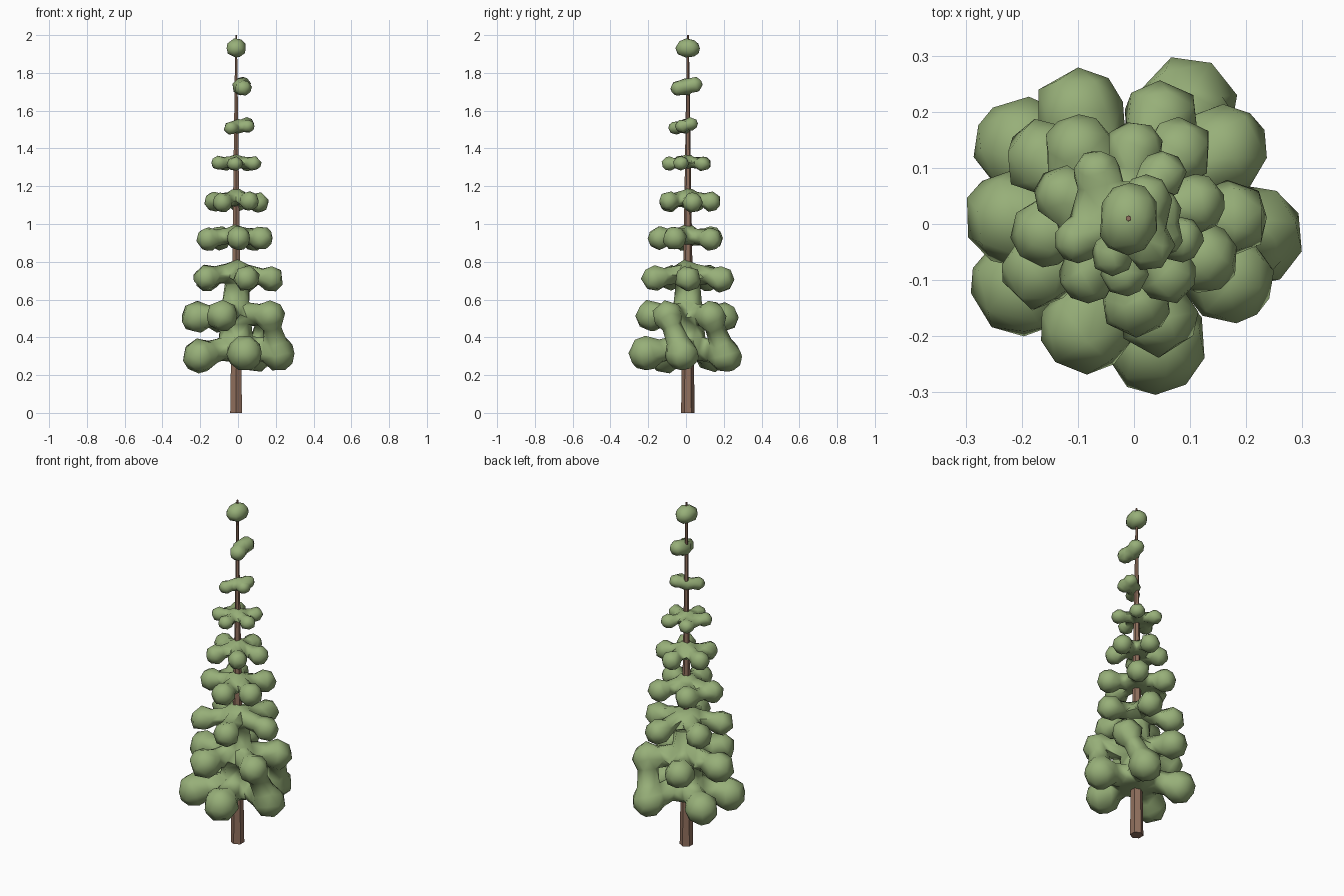
import bpy, bmesh, math, random
from mathutils import Vector, Matrix

random.seed(4)
if "Cube" in bpy.data.objects:
    bpy.data.objects.remove(bpy.data.objects["Cube"])

AXIS = Vector((-0.01, 0.01, 0))


def material(name, rgb):
    mat = bpy.data.materials.new(name)
    mat.use_nodes = True
    mat.diffuse_color = (*rgb, 1)
    mat.node_tree.nodes["Principled BSDF"].inputs["Base Color"].default_value = (*rgb, 1)
    return mat


green = material("leaf_green", (0.31, 0.43, 0.19))
brown = material("bark_brown", (0.28, 0.16, 0.11))


def ball(bm, center, radius, flat=1.0):
    shape = Matrix.Translation(center) @ Matrix.Diagonal((1, 1, flat, 1))
    bmesh.ops.create_icosphere(bm, subdivisions=2, radius=radius * 1.06, matrix=shape)


def limb(bm, start, end, r_start, r_end):
    line = end - start
    turn = line.to_track_quat('Z', 'Y').to_matrix().to_4x4()
    bmesh.ops.create_cone(bm, cap_ends=True, segments=10, radius1=r_start, radius2=r_end,
                          depth=line.length,
                          matrix=Matrix.Translation((start + end) / 2) @ turn)


def make_object(bm, name, mat):
    mesh = bpy.data.meshes.new(name)
    bm.to_mesh(mesh)
    bm.free()
    mesh.materials.append(mat)
    obj = bpy.data.objects.new(name, mesh)
    bpy.context.collection.objects.link(obj)
    return obj


def fuse(bm, name, voxel):
    """Melt overlapping lumps into one coarse, smooth-shaded clump."""
    obj = make_object(bm, name, green)
    remesh = obj.modifiers.new("fuse", 'REMESH')
    remesh.mode = 'VOXEL'
    remesh.voxel_size = voxel
    remesh.use_smooth_shade = True
    soften = obj.modifiers.new("soften", 'SMOOTH')
    soften.iterations = 6
    facet = obj.modifiers.new("facet", 'DECIMATE')
    facet.ratio = 0.022
    bpy.ops.object.select_all(action='DESELECT')
    obj.select_set(True)
    bpy.context.view_layer.objects.active = obj
    bpy.ops.object.convert(target='MESH')
    bpy.ops.object.shade_smooth_by_angle(angle=math.radians(60))


def tier(bm, z, reach, radius, angles, hub, rise, flat=1.0):
    """Lumps around the trunk, each on a thick neck from a domed hub."""
    center = AXIS + Vector((0, 0, z + rise))
    ball(bm, center, hub, 0.8)
    ball(bm, center - Vector((0, 0, rise * 0.7)), hub * 1.35, 0.45)
    tips = []
    for angle in angles:
        a = math.radians(angle)
        tip = AXIS + Vector((math.cos(a) * reach, math.sin(a) * reach,
                             z + random.uniform(-0.1, 0.1) * radius))
        ball(bm, tip, radius * random.uniform(0.98, 1.04), flat)
        limb(bm, center, tip, hub * 0.65, radius * 0.75)
        tips.append(tip)
    return tips


# Trunk
bm = bmesh.new()
bmesh.ops.create_cone(bm, cap_ends=True, segments=6, radius1=0.036, radius2=0.005, depth=2,
                      matrix=Matrix.Translation(AXIS + Vector((0, 0, 1))))
make_object(bm, "trunk", brown)

# Lower foliage: three wide tiers joined by a core
bm = bmesh.new()
low = tier(bm, 0.308, 0.225, 0.088, (62, 146, 212, 282, 352), 0.09, 0.05)
mid = tier(bm, 0.51, 0.208, 0.079, (36, 115, 180, 249, 329), 0.085, 0.02)
tier(bm, 0.71, 0.185, 0.067, (72, 145, 211, 287, 0), 0.068, 0.045)
limb(bm, AXIS + Vector((0, 0, 0.3)), AXIS + Vector((0, 0, 0.74)), 0.1, 0.06)
limb(bm, low[4], mid[4], 0.07, 0.045)
limb(bm, low[0], mid[0], 0.06, 0.05)
fuse(bm, "lower_foliage", 0.011)

# Middle foliage: separate tiers, shrinking upward
for name, args in {
    "fourth_tier": (0.92, 0.15, 0.06, (53, 126, 190, 275, 332), 0.062, 0.025),
    "fifth_tier": (1.118, 0.122, 0.051, (85, 160, 234, 305, 12), 0.054, 0.025),
    "sixth_tier": (1.32, 0.098, 0.041, (52, 125, 203, 266, 338), 0.046, 0.01, 0.9),
}.items():
    bm = bmesh.new()
    tips = tier(bm, *args)
    # Leafy web between two neighbouring lumps
    limb(bm, tips[1], tips[2], args[2] * 0.6, args[2] * 0.6)
    fuse(bm, name, args[2] * 0.13)

# Upper foliage: small uneven clumps
for name, hub, radius, tips in (
    ("seventh_tier", (0, -0.005, 1.517), 0.037, [(0.045, 0.025, 1.53), (-0.038, -0.055, 1.508),
                                                (0.05, -0.02, 1.518)]),
    ("eighth_tier", (0.015, 0.005, 1.727), 0.044, [(0.022, 0.043, 1.737), (0.027, -0.038, 1.72)]),
    ("crown_tuft", (-0.008, 0.01, 1.932), 0.05, [(-0.012, -0.004, 1.93), (-0.008, 0.022, 1.93)]),
):
    bm = bmesh.new()
    hub = Vector(hub)
    ball(bm, hub, radius)
    for tip in map(Vector, tips):
        ball(bm, tip, radius, 0.92)
        limb(bm, hub, tip, radius * 0.9, radius * 0.85)
    fuse(bm, name, radius * 0.13)
